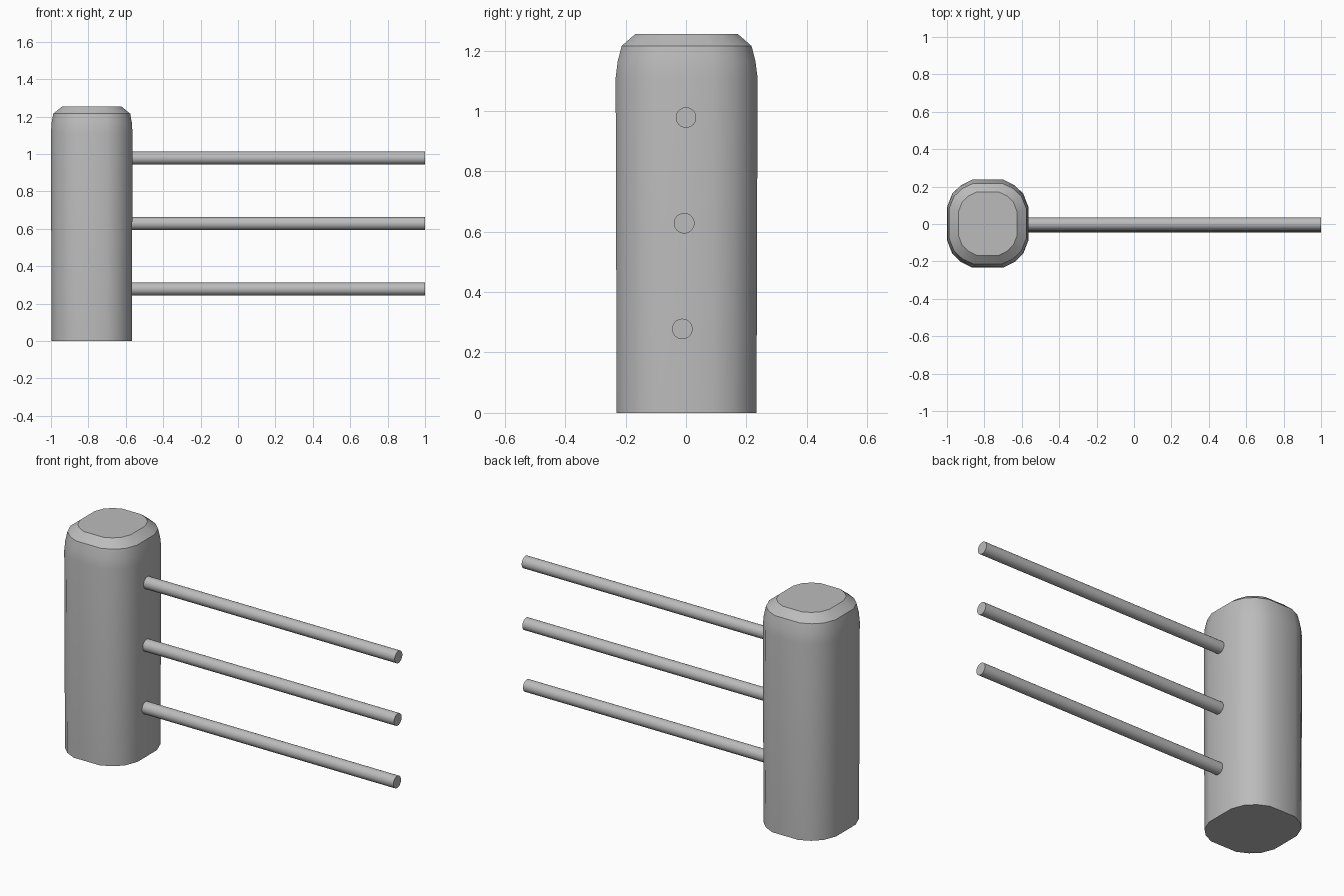
import bpy, bmesh, math

cube = bpy.data.objects.get("Cube")
if cube:
    bpy.data.objects.remove(cube, do_unlink=True)

grey = bpy.data.materials.new("plain grey")
grey.use_nodes = True
colour = (0.5, 0.5, 0.5, 1)
grey.diffuse_color = colour
grey.node_tree.nodes["Principled BSDF"].inputs["Base Color"].default_value = colour


def finish(obj):
    obj.data.materials.append(grey)
    bpy.ops.object.select_all(action="DESELECT")
    obj.select_set(True)
    bpy.context.view_layer.objects.active = obj
    bpy.ops.object.shade_smooth_by_angle(angle=math.radians(30))


# Post: rounded-square section lofted through a few heights
quarter = [(0.218, 0.088), (0.19, 0.16), (0.144, 0.205), (0.083, 0.235)]
section = (quarter + [(-x, y) for x, y in reversed(quarter)]
           + [(-x, -y) for x, y in quarter]
           + [(x, -y) for x, y in reversed(quarter)])
# height, scale in x, scale in y
levels = [(0, 0.985, 0.985), (1.11, 1, 1), (1.165, 0.985, 0.97),
          (1.215, 0.945, 0.915), (1.255, 0.72, 0.72)]
bm = bmesh.new()
rings = [[bm.verts.new((-0.782 + x * sx, y * sy + 0.002, z)) for x, y in section]
         for z, sx, sy in levels]
for low, high in zip(rings, rings[1:]):
    for i in range(len(section)):
        j = (i + 1) % len(section)
        bm.faces.new((low[i], low[j], high[j], high[i]))
bm.faces.new(list(reversed(rings[0])))
bm.faces.new(rings[-1])
mesh = bpy.data.meshes.new("post")
bm.to_mesh(mesh)
bm.free()
post = bpy.data.objects.new("post", mesh)
bpy.context.collection.objects.link(post)
finish(post)

# Three rails running out from the post
rails = {"lower_rail": (-0.012, 0.278), "middle_rail": (-0.006, 0.628),
         "upper_rail": (0, 0.978)}
start, end = -0.6, 1.0
for name, (y, z) in rails.items():
    bpy.ops.mesh.primitive_cylinder_add(
        vertices=32, radius=0.034, depth=end - start,
        location=((start + end) / 2, y, z), rotation=(0, math.pi / 2, 0))
    rail = bpy.context.object
    rail.name = name
    finish(rail)
